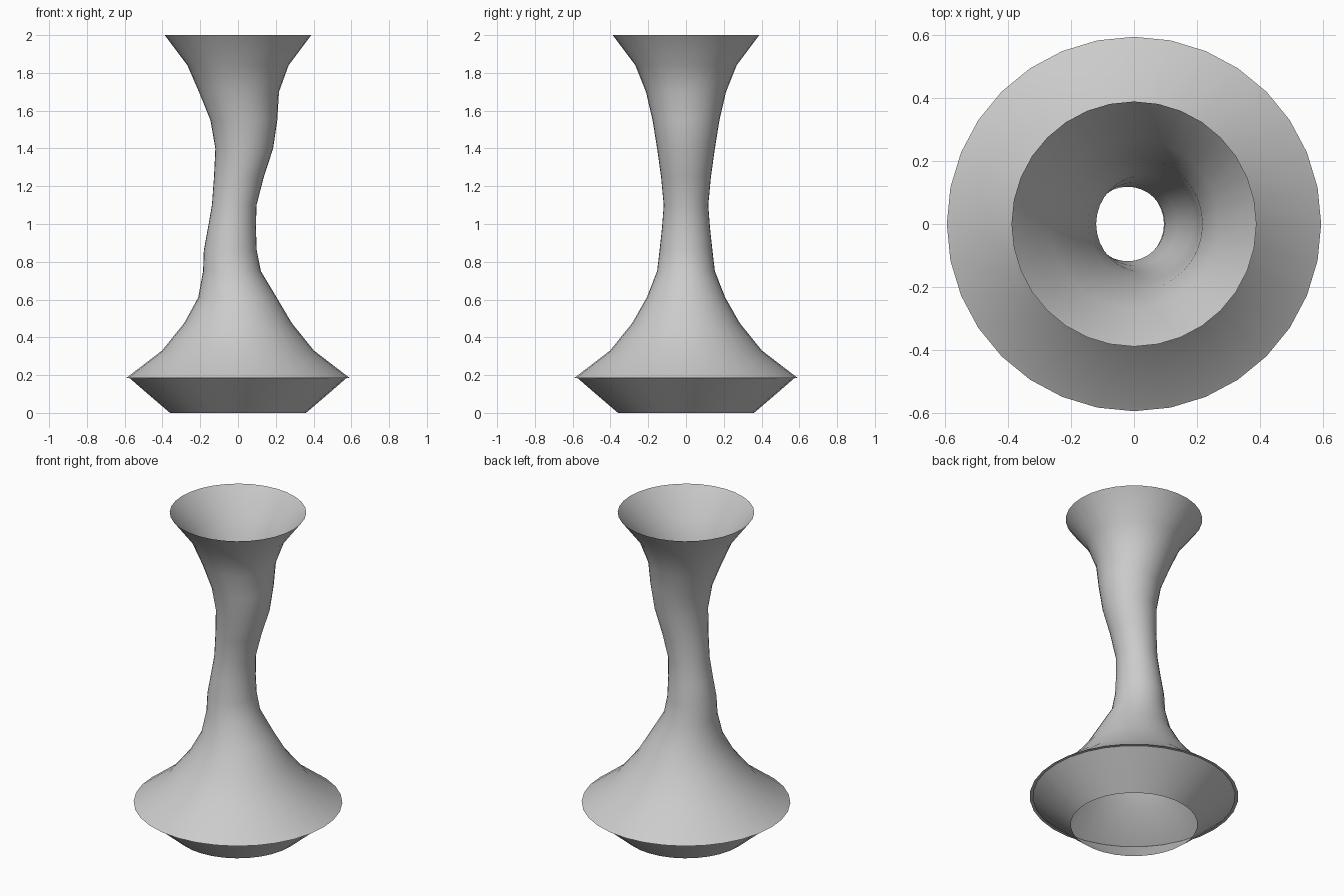
import bpy, bmesh, math

if "Cube" in bpy.data.objects:
    bpy.data.objects.remove(bpy.data.objects["Cube"])

SIDES = 32

# Rings of the open vase shell: height, radius, sideways shift of the centre
rings = [
    (0.00, 0.36, 0), (0.10, 0.477, 0), (0.185, 0.575, 0),      # foot
    (0.185, 0.593, 0), (0.195, 0.578, 0),                      # thin lip
    (0.33, 0.402, 0), (0.475, 0.285, 0), (0.61, 0.208, -0.003),  # shoulder
    (0.75, 0.153, -0.032), (0.86, 0.14, -0.041), (0.98, 0.127, -0.032),
    (1.10, 0.118, -0.02), (1.25, 0.132, 0.005), (1.40, 0.153, 0.033),
    (1.55, 0.177, 0.031), (1.70, 0.212, 0.005),                # wavy neck
    (1.84, 0.268, 0), (2.00, 0.388, 0),                        # flared mouth
]

bm = bmesh.new()
loops = []
for z, r, cx in rings:
    loops.append([bm.verts.new((cx + r * math.cos(2 * math.pi * i / SIDES),
                                r * math.sin(2 * math.pi * i / SIDES), z))
                  for i in range(SIDES)])
for a, b in zip(loops, loops[1:]):
    for i in range(SIDES):
        j = (i + 1) % SIDES
        bm.faces.new((a[i], a[j], b[j], b[i]))

mesh = bpy.data.meshes.new("vase")
bm.to_mesh(mesh)
bm.free()
vase = bpy.data.objects.new("vase", mesh)
bpy.context.collection.objects.link(vase)

# Smooth body, crisp lip
bpy.context.view_layer.objects.active = vase
vase.select_set(True)
bpy.ops.object.shade_smooth_by_angle(angle=math.radians(40))
